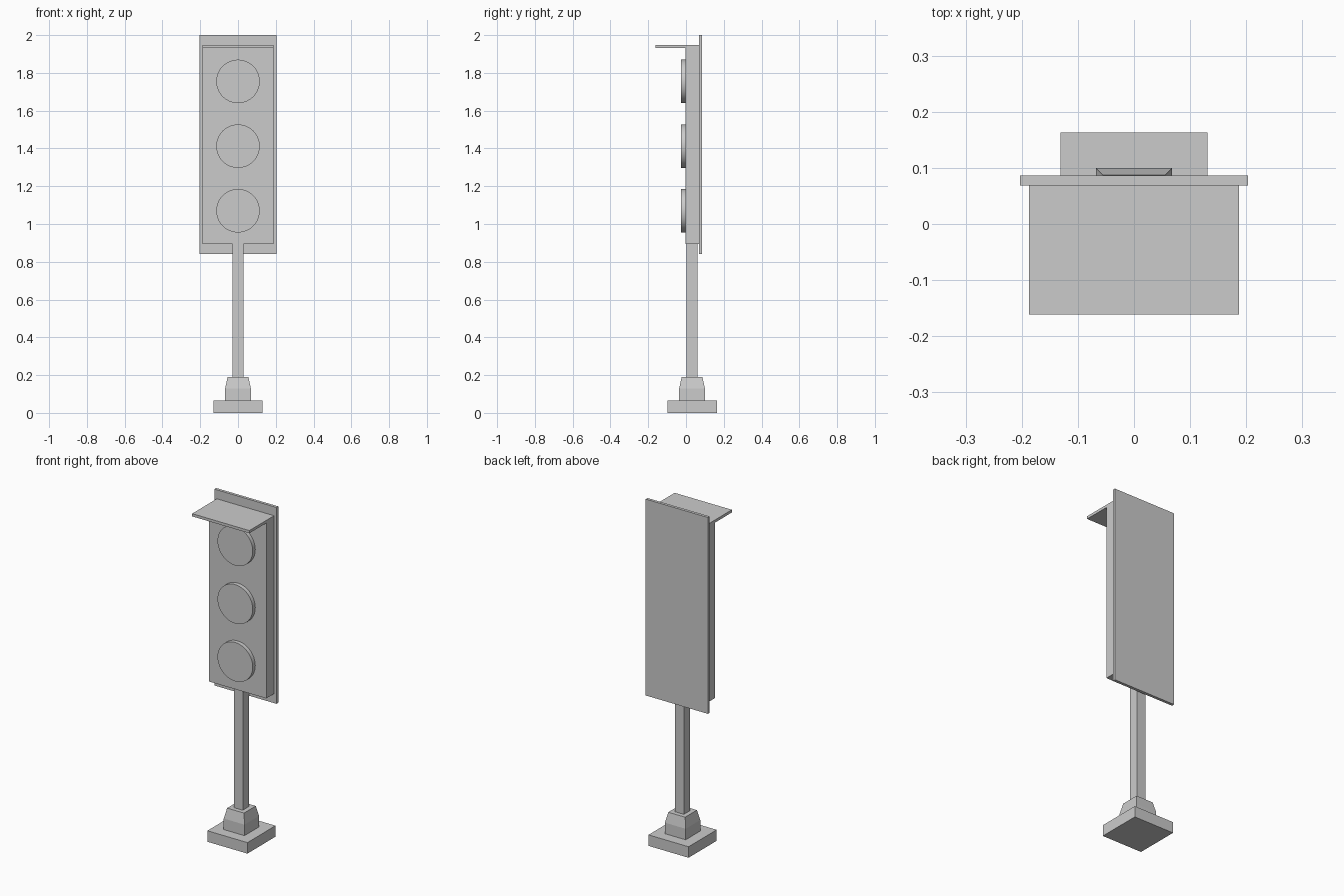
import bpy, bmesh
from math import pi
from mathutils import Matrix

if "Cube" in bpy.data.objects:
    bpy.data.objects.remove(bpy.data.objects["Cube"])

POLE_Y = 0.032  # depth of the post axis


def finish(name, bm):
    bmesh.ops.recalc_face_normals(bm, faces=bm.faces)
    mesh = bpy.data.meshes.new(name)
    bm.to_mesh(mesh)
    bm.free()
    obj = bpy.data.objects.new(name, mesh)
    bpy.context.collection.objects.link(obj)
    return obj


def square_stack(name, sections, y_front=None, y_back=None):
    """Stack of rectangles (half width, z), square around the post unless y is given."""
    bm = bmesh.new()
    rings = []
    for h, z in sections:
        y0 = POLE_Y - h if y_front is None else y_front
        y1 = POLE_Y + h if y_back is None else y_back
        rings.append([bm.verts.new((x, y, z)) for x, y in
                      ((-h, y0), (h, y0), (h, y1), (-h, y1))])
    for a, b in zip(rings, rings[1:]):
        for i in range(4):
            j = (i + 1) % 4
            bm.faces.new((a[i], a[j], b[j], b[i]))
    bm.faces.new(rings[0][::-1])
    bm.faces.new(rings[-1])
    return finish(name, bm)


# Foot, tapered collar and post
square_stack("base_plate", [(0.131, 0), (0.131, 0.065)])
square_stack("base_collar", [(0.068, 0.065), (0.068, 0.13), (0.055, 0.19)])
square_stack("post", [(0.029, 0.19), (0.029, 0.895)])

# Backing board
square_stack("back_board", [(0.203, 0.84), (0.203, 2.0)], 0.069, 0.086)

# Signal housing with visor, as one side profile (y, z) extruded across x
bm = bmesh.new()
profile = [(-0.003, 0.895), (0.069, 0.895), (0.069, 1.947),
           (-0.161, 1.947), (-0.161, 1.931), (-0.003, 1.931)]
face = bm.faces.new([bm.verts.new((-0.187, y, z)) for y, z in profile])
side = bmesh.ops.extrude_face_region(bm, geom=[face])["geom"]
bmesh.ops.translate(bm, vec=(0.374, 0, 0),
                    verts=[g for g in side if isinstance(g, bmesh.types.BMVert)])
finish("housing_with_visor", bm)

# Three round lamps
for name, z in (("top", 1.755), ("middle", 1.412), ("bottom", 1.07)):
    bm = bmesh.new()
    bmesh.ops.create_cone(bm, cap_ends=True, segments=64, radius1=0.115,
                          radius2=0.115, depth=0.024,
                          matrix=Matrix.Translation((0, -0.015, z)) @ Matrix.Rotation(pi / 2, 4, "X"))
    lamp = finish(name + "_lamp", bm)
    for p in lamp.data.polygons:
        p.use_smooth = len(p.vertices) == 4
    for e in lamp.data.edges:  # keep rims crisp
        a, b = (lamp.data.vertices[i].co for i in e.vertices)
        e.use_edge_sharp = abs(a.y - b.y) < 0.001
